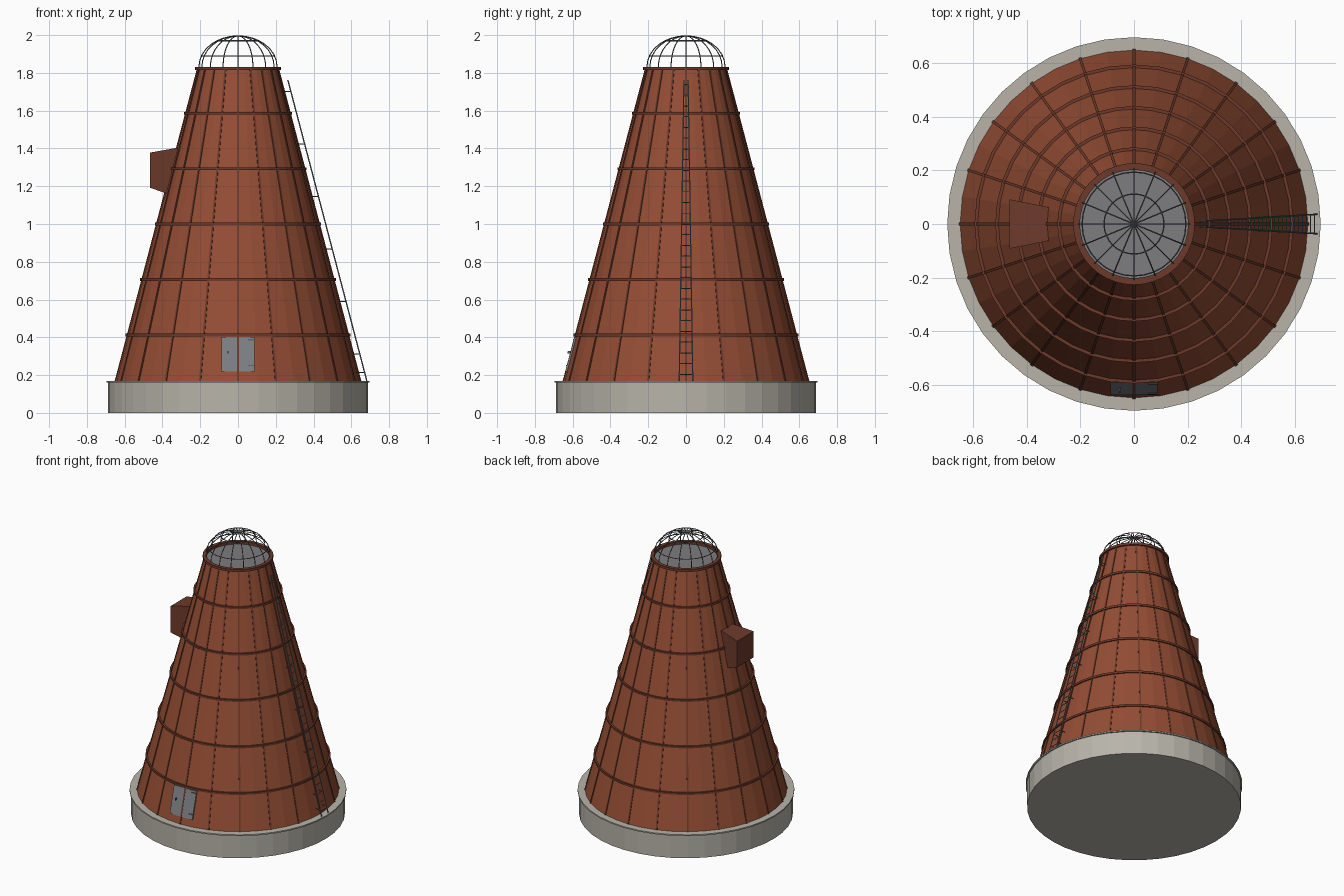
import bpy, bmesh, math
from mathutils import Vector, Matrix

if "Cube" in bpy.data.objects:
    bpy.data.objects.remove(bpy.data.objects["Cube"])

def material(name, r, g, b):
    m = bpy.data.materials.new(name)
    lin = [((c / 255 + 0.055) / 1.055) ** 2.4 for c in (r, g, b)]
    m.diffuse_color = (*lin, 1)
    m.use_nodes = True
    m.node_tree.nodes["Principled BSDF"].inputs["Base Color"].default_value = m.diffuse_color
    return m

RUST = material("rust_red", 148, 77, 52)
BROWN = material("hoop_brown", 110, 58, 43)
STONE = material("concrete", 184, 180, 170)
GREY = material("lid_grey", 125, 124, 126)
DOOR = material("door_grey", 124, 127, 131)
STEEL = material("ladder_steel", 112, 120, 125)
WIRE = material("wire_steel", 92, 95, 98)

def finish(name, bm, mat):
    bmesh.ops.recalc_face_normals(bm, faces=bm.faces)
    me = bpy.data.meshes.new(name)
    bm.to_mesh(me)
    bm.free()
    me.materials.append(mat)
    ob = bpy.data.objects.new(name, me)
    bpy.context.collection.objects.link(ob)
    return ob

def lathe(bm, profile, n=40, closed=False):
    """Revolve (radius, z) points about z; a zero radius makes a pole."""
    rings = []
    for r, z in profile:
        if r == 0:
            rings.append([bm.verts.new((0, 0, z))] * n)
        else:
            rings.append([bm.verts.new((r * math.cos(2 * math.pi * i / n),
                                        r * math.sin(2 * math.pi * i / n), z)) for i in range(n)])
    pairs = list(zip(rings, rings[1:]))
    if closed:
        pairs.append((rings[-1], rings[0]))
    for a, b in pairs:
        for i in range(n):
            j = (i + 1) % n
            bm.faces.new(list(dict.fromkeys((a[i], a[j], b[j], b[i]))))

def rod(bm, p, q, r, sides=6):
    p, q = Vector(p), Vector(q)
    d = q - p
    m = Matrix.Translation((p + q) / 2) @ d.to_track_quat('Z', 'Y').to_matrix().to_4x4()
    bmesh.ops.create_cone(bm, cap_ends=True, segments=sides, radius1=r, radius2=r,
                          depth=d.length, matrix=m)

def hexa(bm, corners):
    """Box from 8 corners: bottom loop of four, then top loop of four."""
    v = [bm.verts.new(c) for c in corners]
    for f in ((0, 1, 2, 3), (4, 5, 6, 7), (0, 1, 5, 4), (1, 2, 6, 5), (2, 3, 7, 6), (3, 0, 4, 7)):
        bm.faces.new([v[i] for i in f])

Z0, Z1, R0, R1 = 0.165, 1.825, 0.65, 0.213
def cone_r(z):
    return R0 + (R1 - R0) * (z - Z0) / (Z1 - Z0)

# concrete foundation with a thin lip
bm = bmesh.new()
lathe(bm, [(0, 0), (0.688, 0), (0.688, 0.161), (0.697, 0.161), (0.697, 0.17), (0, 0.17)])
finish("foundation", bm, STONE)

# tapered shell, open at the top
bm = bmesh.new()
lathe(bm, [(R0, Z0), (R1, Z1), (0.203, Z1), (0.205, 1.80)])
finish("tower_shell", bm, RUST)

# grey lid recessed in the top
bm = bmesh.new()
lathe(bm, [(0.206, 1.812), (0, 1.812)])
finish("top_lid", bm, GREY)

# hoops and top rim
bm = bmesh.new()
for z in (0.412, 0.706, 1.0, 1.292, 1.586):
    r = cone_r(z)
    lathe(bm, [(r - 0.01, z - 0.007), (r + 0.010, z - 0.007),
               (r + 0.010, z + 0.007), (r - 0.01, z + 0.007)], closed=True)
lathe(bm, [(0.202, 1.815), (0.227, 1.815), (0.227, 1.832), (0.202, 1.832)], closed=True)
finish("hoops", bm, BROWN)

# vertical seams
bm = bmesh.new()
for i in range(20):
    a = math.pi * i / 10
    u, t = Vector((math.cos(a), math.sin(a), 0)), Vector((-math.sin(a), math.cos(a), 0))
    pts = []
    for z in (Z0, Z1):
        r = cone_r(z)
        for o, s in ((-0.01, -1), (0.004, -1), (0.004, 1), (-0.01, 1)):
            pts.append(u * (r + o) + t * 0.005 * s + Vector((0, 0, z)))
    hexa(bm, pts)
finish("vertical_seams", bm, BROWN)

# access door lying on the front slope
def slope_plate(bm, x0, x1, z0, z1, inner, outer):
    hexa(bm, [(x, -(cone_r(z) + o), z) for z in (z0, z1)
              for x, o in ((x0, inner), (x1, inner), (x1, outer), (x0, outer))])
bm = bmesh.new()
slope_plate(bm, -0.088, 0.088, 0.218, 0.402, -0.01, 0.003)
finish("access_door", bm, DOOR)
bm = bmesh.new()
for z in (0.25, 0.387):
    slope_plate(bm, 0.052, 0.088, z - 0.003, z + 0.003, 0, 0.007)
slope_plate(bm, -0.056, -0.051, 0.314, 0.328, 0, 0.018)
finish("door_hardware", bm, WIRE)

# flared box on the left side
bm = bmesh.new()
hexa(bm, [(-0.465, -0.092, 1.192), (-0.32, -0.063, 1.14), (-0.32, 0.063, 1.14), (-0.465, 0.092, 1.192),
          (-0.465, -0.092, 1.378), (-0.32, -0.063, 1.404), (-0.32, 0.063, 1.404), (-0.465, 0.092, 1.378)])
finish("side_hatch_box", bm, BROWN)

# ladder tapering upwards on the right side
bm = bmesh.new()
lo, hi = Vector((0.682, 0.036, 0.17)), Vector((0.264, 0.011, 1.762))
flip = Vector((1, -1, 1))
for s in (Vector((1, 1, 1)), flip):
    rod(bm, lo * s, hi * s, 0.0035)
for i in range(28):
    p = lo.lerp(hi, (i + 0.6) / 28)
    rod(bm, p, p * flip, 0.0025)
for z in (0.215, 0.312, 0.59, 0.868, 1.146, 1.424, 1.702):
    p = lo.lerp(hi, (z - lo.z) / (hi.z - lo.z))
    for s in (1, -1):
        rod(bm, (p.x, p.y * s, z), (cone_r(z) - 0.01, p.y * s, z), 0.0025)
finish("ladder", bm, STEEL)

# wire dome
bm = bmesh.new()
A, B, ZD = 0.207, 0.164, 1.832
def dome(az, lat):
    return (A * math.cos(lat) * math.cos(az), A * math.cos(lat) * math.sin(az), ZD + B * math.sin(lat))
for i in range(16):
    az = math.pi * i / 8
    for k in range(8):
        rod(bm, dome(az, math.pi * k / 16), dome(az, math.pi * (k + 1) / 16), 0.0028)
for lat in (0.36, 1.0):
    for i in range(32):
        rod(bm, dome(math.pi * i / 16, lat), dome(math.pi * (i + 1) / 16, lat), 0.0028)
finish("wire_dome", bm, WIRE)
